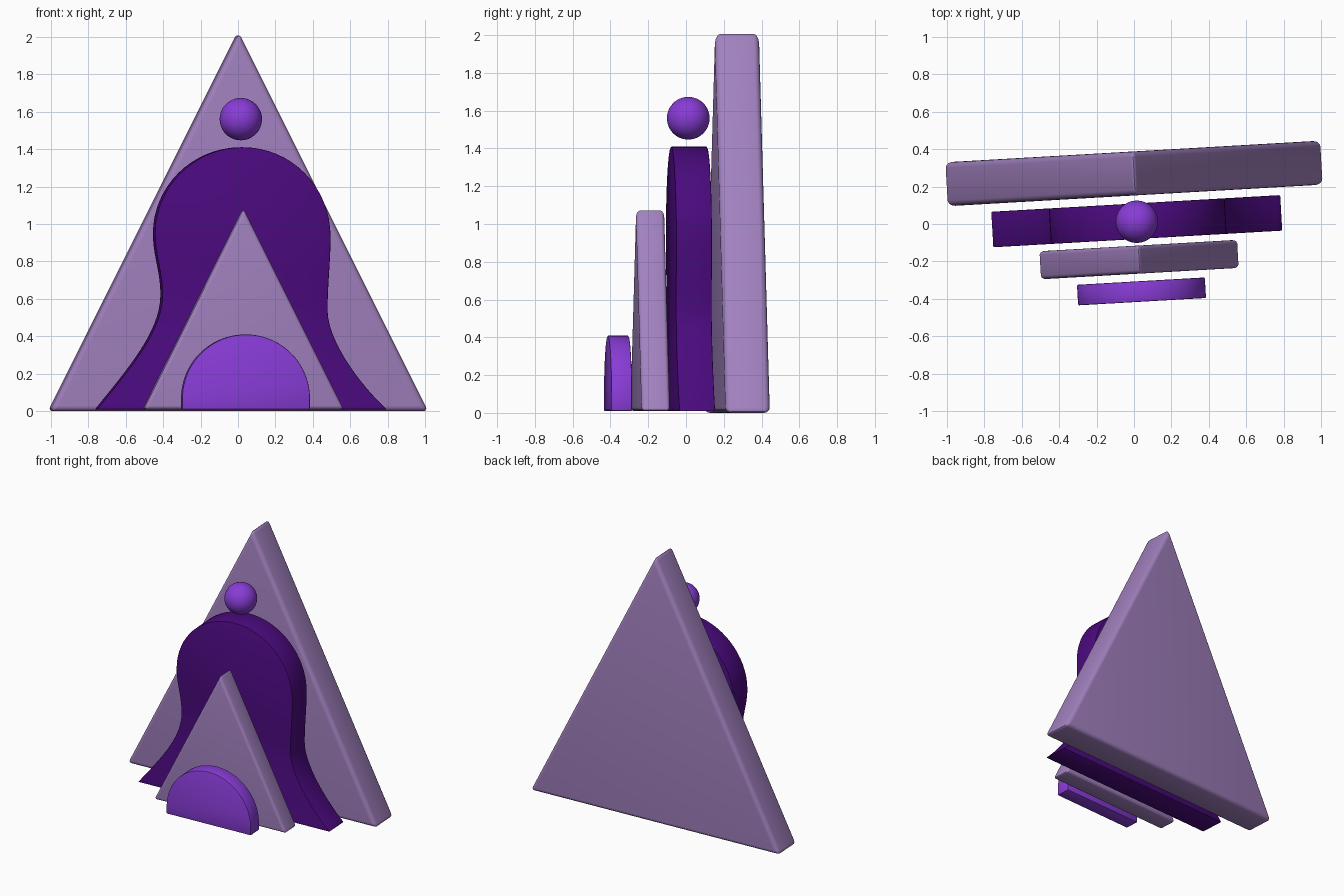
import bpy
import bmesh
import math
from mathutils import Vector
from mathutils.geometry import interpolate_bezier

if "Cube" in bpy.data.objects:
    bpy.data.objects.remove(bpy.data.objects["Cube"])

TURN = math.radians(3.3)  # every slab is turned slightly about z


def material(name, rgb):
    mat = bpy.data.materials.new(name)
    mat.use_nodes = True
    mat.diffuse_color = (*rgb, 1)
    mat.node_tree.nodes["Principled BSDF"].inputs["Base Color"].default_value = (*rgb, 1)
    return mat


lilac = material("lilac", (0.36, 0.22, 0.52))
indigo = material("indigo", (0.07, 0.003, 0.21))
violet = material("violet", (0.25, 0.045, 0.68))


def slab(name, outline, thickness, x, y, mat, bevel, segments):
    """Extrude an x-z outline along y, round its edges and turn it."""
    bm = bmesh.new()
    face = bm.faces.new([bm.verts.new((px, -thickness / 2, pz)) for px, pz in outline])
    back = bmesh.ops.extrude_face_region(bm, geom=[face])["geom"]
    bmesh.ops.translate(bm, vec=(0, thickness, 0),
                        verts=[v for v in back if isinstance(v, bmesh.types.BMVert)])
    bmesh.ops.recalc_face_normals(bm, faces=bm.faces)
    sharp = [e for e in bm.edges if e.calc_face_angle(0) > math.radians(40)]
    bmesh.ops.bevel(bm, geom=sharp, offset=bevel, segments=segments,
                    profile=0.5, affect='EDGES', clamp_overlap=True)
    mesh = bpy.data.meshes.new(name)
    bm.to_mesh(mesh)
    bm.free()
    mesh.materials.append(mat)
    obj = bpy.data.objects.new(name, mesh)
    bpy.context.collection.objects.link(obj)
    obj.location = (x, y, 0)
    obj.rotation_euler.z = TURN
    smooth(obj)


def smooth(obj):
    bpy.ops.object.select_all(action='DESELECT')
    obj.select_set(True)
    bpy.context.view_layer.objects.active = obj
    bpy.ops.object.shade_smooth_by_angle(angle=math.radians(35))


def triangle(half, bottom, top):
    return [(-half, bottom), (half, bottom), (0, top)]


# Triangular slabs
slab("large_triangle", triangle(1.012, 0, 2.02), 0.235, 0, 0.27, lilac, 0.03, 4)
slab("small_triangle", triangle(0.535, 0.01, 1.08), 0.15, 0.027, -0.19, lilac, 0.02, 4)

# Bell-shaped arch: knots as (handle in, point, handle out)
knots = [
    ((-0.76, 0.01), (-0.76, 0.01), (-0.60, 0.21)),
    ((-0.41, 0.42), (-0.41, 0.62), (-0.41, 0.75)),
    ((-0.45, 0.83), (-0.45, 0.95), (-0.45, 1.20)),
    ((-0.24, 1.41), (0.02, 1.41), (0.28, 1.41)),
    ((0.49, 1.20), (0.49, 0.93), (0.49, 0.80)),
    ((0.474, 0.68), (0.474, 0.54), (0.474, 0.38)),
    ((0.64, 0.15), (0.79, 0.01), (0.79, 0.01)),
]
outline = [knots[0][1]]
for (_, start, out), (into, end, _) in zip(knots, knots[1:]):
    curve = interpolate_bezier(Vector(start), Vector(out), Vector(into), Vector(end), 17)
    outline += [(p[0], p[1]) for p in curve[1:]]
slab("bell_arch", [(px - 0.015, pz) for px, pz in outline], 0.19, 0.015, 0.015,
     indigo, 0.005, 2)

# Front dome: a half disc on a short straight base
RADIUS = 0.342
dome = [(-RADIUS, 0.01), (RADIUS, 0.01)]
for i in range(41):
    a = math.pi * i / 40
    dome.append((RADIUS * math.cos(a), 0.068 + RADIUS * math.sin(a)))
slab("front_dome", dome, 0.11, 0.04, -0.36, violet, 0.006, 2)

# Ball above the arch
bpy.ops.mesh.primitive_uv_sphere_add(segments=48, ring_count=24, radius=0.113,
                                     location=(0.015, 0.012, 1.56))
ball = bpy.context.object
ball.name = "ball"
ball.data.materials.append(violet)
smooth(ball)
